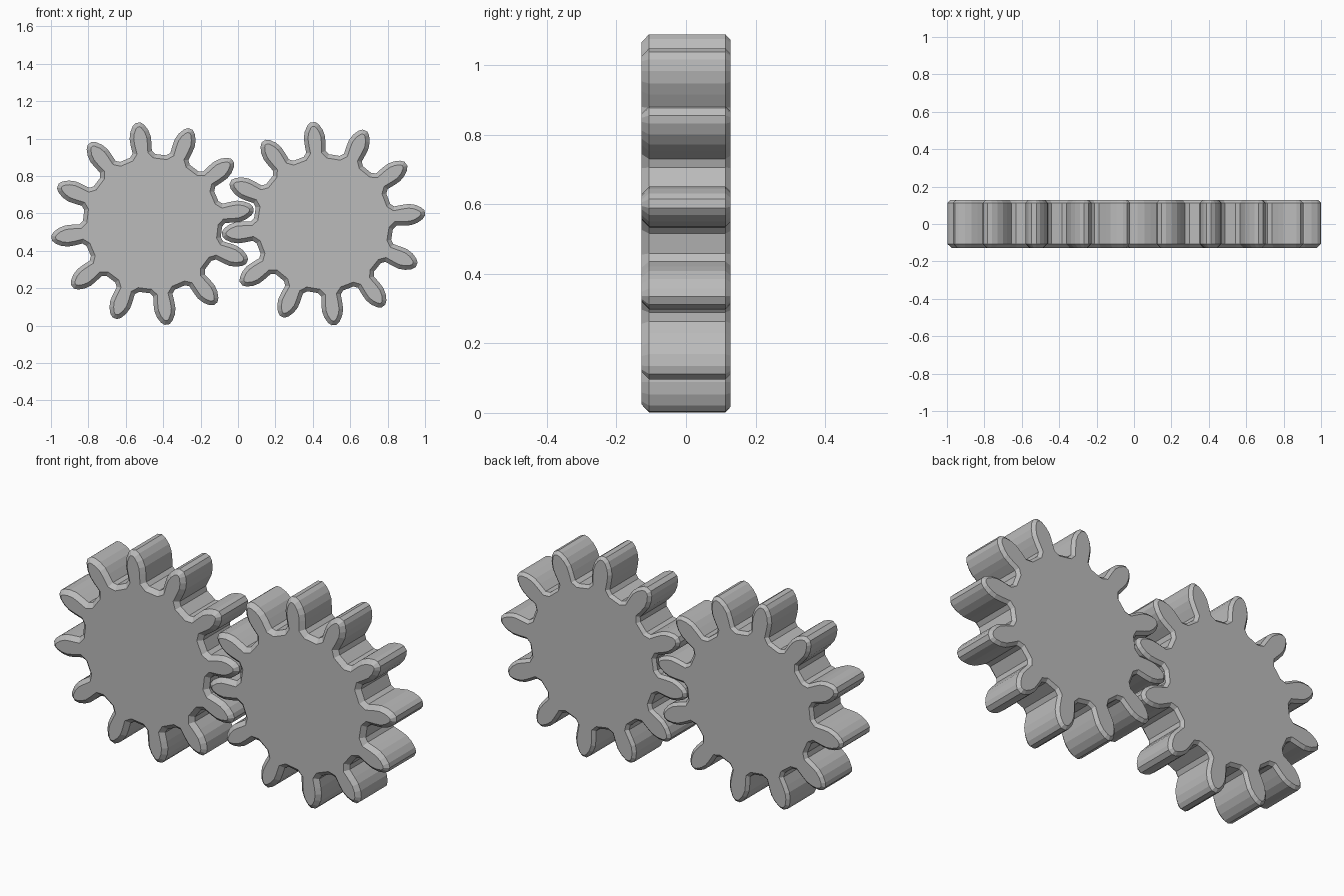
import bpy, bmesh, math
from mathutils import Matrix, Vector

cube = bpy.data.objects.get("Cube")
if cube:
    bpy.data.objects.remove(cube, do_unlink=True)

# Single grey finish
GREY = (0.5, 0.5, 0.5, 1)
grey = bpy.data.materials.new("plain_grey")
grey.use_nodes = True
grey.diffuse_color = GREY
grey.node_tree.nodes["Principled BSDF"].inputs["Base Color"].default_value = GREY

TEETH = 12
HALF_DEPTH = 0.128
# Tooth flank from root to tip: (radius, half width)
FLANK = [(0.366, 0.068), (0.386, 0.052), (0.43, 0.056), (0.465, 0.057),
         (0.5, 0.048), (0.53, 0.031), (0.545, 0.013)]


def gear_outline(phase):
    """Counter-clockwise outline of the toothed wheel in the XZ plane."""
    tooth = [(r, -w) for r, w in FLANK] + [(r, w) for r, w in reversed(FLANK)]
    points = []
    for i in range(TEETH):
        turn = Matrix.Rotation(phase + i * math.tau / TEETH, 2)
        points += [turn @ Vector(p) for p in tooth]
    return points


def make_gear(name, x, z, phase):
    bm = bmesh.new()
    ring = [bm.verts.new((p.x, -HALF_DEPTH, p.y)) for p in gear_outline(math.radians(phase))]
    front = bm.faces.new(ring)
    out = bmesh.ops.extrude_face_region(bm, geom=[front], use_keep_orig=True)
    moved = [v for v in out["geom"] if isinstance(v, bmesh.types.BMVert)]
    bmesh.ops.translate(bm, verts=moved, vec=(0, 2 * HALF_DEPTH, 0))
    bmesh.ops.recalc_face_normals(bm, faces=bm.faces[:])

    # Chamfer the rims, a little wider at the front
    for side, width in ((-1, 0.022), (1, 0.015)):
        rim = [e for e in bm.edges
               if all(abs(v.co.y - side * HALF_DEPTH) < 1e-4 for v in e.verts)]
        bmesh.ops.bevel(bm, geom=rim, offset=width, segments=1,
                        affect='EDGES', clamp_overlap=False)

    mesh = bpy.data.meshes.new(name)
    bm.to_mesh(mesh)
    bm.free()
    mesh.materials.append(grey)
    gear = bpy.data.objects.new(name, mesh)
    gear.location = (x, 0, z)
    bpy.context.collection.objects.link(gear)
    return gear


# Two meshing wheels side by side
make_gear("right_gear", -0.457, 0.545, 8.2)
make_gear("left_gear", 0.457, 0.545, 6.0)
